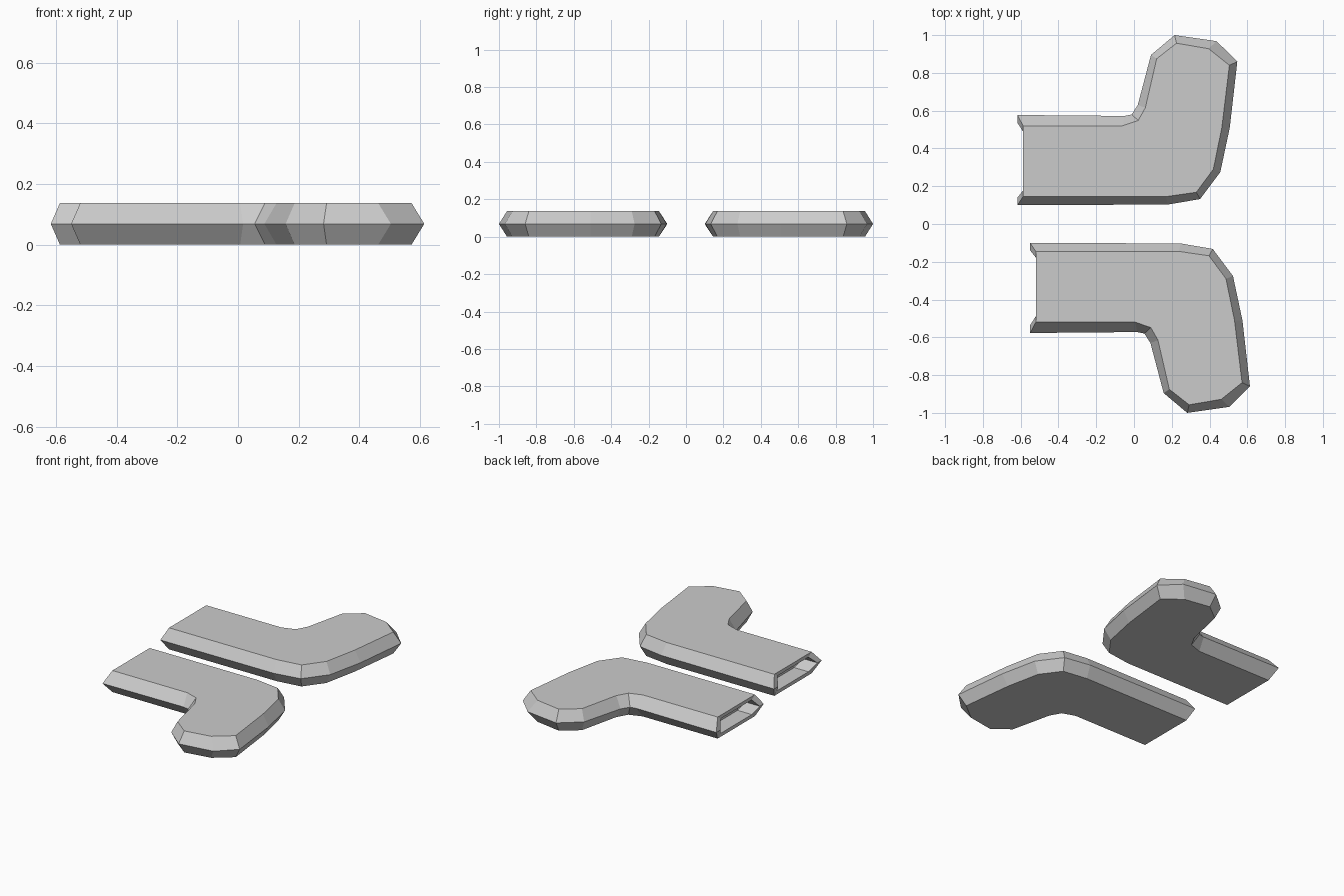
import bpy, bmesh

if "Cube" in bpy.data.objects:
    bpy.data.objects.remove(bpy.data.objects["Cube"])

# Widest outline at half height, from the cuff around the toe and back to the cuff
MID = [(-0.617, 0.577), (-0.05, 0.572), (-0.012, 0.58), (0.02, 0.63), (0.09, 0.895),
       (0.215, 1.0), (0.437, 0.968), (0.547, 0.86), (0.507, 0.51), (0.457, 0.275),
       (0.35, 0.132), (0.18, 0.103), (-0.617, 0.1)]
# Narrower outline shared by the flat top and bottom
FLAT = [(-0.587, 0.52), (-0.06, 0.52), (0.022, 0.548), (0.06, 0.615), (0.12, 0.875),
        (0.225, 0.957), (0.395, 0.928), (0.505, 0.84), (0.465, 0.51), (0.42, 0.29),
        (0.33, 0.168), (0.17, 0.145), (-0.587, 0.145)]
H = 0.137


def build_sock(name, side, dx):
    bm = bmesh.new()

    def ring(points, z):
        return [bm.verts.new((x + dx, y * side, z)) for x, y in points]

    def bridge(a, b, closed=False):
        n = len(a)
        for i in range(n if closed else n - 1):
            j = (i + 1) % n
            bm.faces.new((a[i], a[j], b[j], b[i]))

    # Bevelled sides and flat faces
    bottom, middle, top = ring(FLAT, 0), ring(MID, H / 2), ring(FLAT, H)
    bridge(bottom, middle)
    bridge(middle, top)
    bm.faces.new(bottom)
    bm.faces.new(top)

    # Cuff rim and the recess inside it
    rim = [top[0], middle[0], bottom[0], bottom[-1], middle[-1], top[-1]]
    yc = sum(v.co.y for v in rim) / 6

    def inner(depth):
        return [bm.verts.new((v.co.x + depth, yc + (v.co.y - yc) * 0.83,
                              H / 2 + (v.co.z - H / 2) * 0.68)) for v in rim]

    lip, back = inner(0), inner(0.1)
    bridge(rim, lip, True)
    bridge(lip, back, True)
    bm.faces.new((back[0], back[2], back[3], back[5]))
    bm.faces.new((back[0], back[1], back[2]))
    bm.faces.new((back[3], back[4], back[5]))

    bmesh.ops.recalc_face_normals(bm, faces=bm.faces[:])
    mesh = bpy.data.meshes.new(name)
    bm.to_mesh(mesh)
    bm.free()
    bpy.context.collection.objects.link(bpy.data.objects.new(name, mesh))


# Mirrored pair, one shifted slightly along its length
build_sock("left_sock", 1, 0)
build_sock("right_sock", -1, 0.067)
